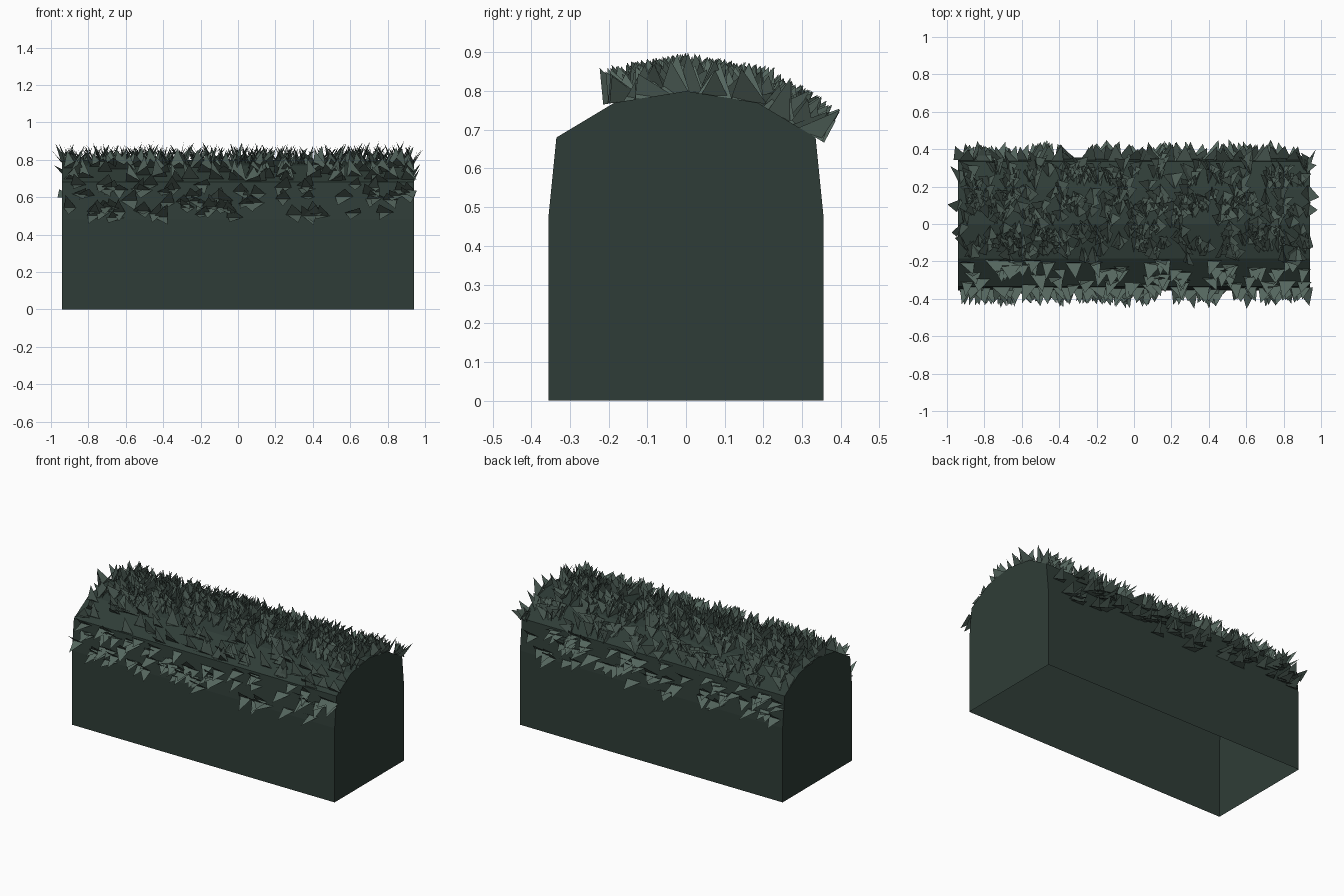
import bpy
import bmesh
import random
from mathutils import Vector

random.seed(7)

old = bpy.data.objects.get("Cube")
if old:
    bpy.data.objects.remove(old, do_unlink=True)


def make_material(name, color):
    mat = bpy.data.materials.new(name)
    mat.use_nodes = True
    mat.diffuse_color = color
    bsdf = mat.node_tree.nodes["Principled BSDF"]
    bsdf.inputs["Base Color"].default_value = color
    bsdf.inputs["Roughness"].default_value = 0.9
    return mat


def make_object(name, bm, mat):
    mesh = bpy.data.meshes.new(name)
    bm.to_mesh(mesh)
    bm.free()
    mesh.materials.append(mat)
    obj = bpy.data.objects.new(name, mesh)
    bpy.context.collection.objects.link(obj)
    return obj


dark_green = make_material("dark hedge green", (0.028, 0.046, 0.038, 1))
leaf_green = make_material("grey leaf green", (0.09, 0.133, 0.112, 1))

# Hedge body: an arched section swept along x, open underneath
HALF = 0.94
right_half = [(-0.355, 0), (-0.355, 0.48), (-0.335, 0.68), (-0.185, 0.77)]
profile = right_half + [(0, 0.8)] + [(-y, z) for y, z in reversed(right_half)]

bm = bmesh.new()
ends = [[bm.verts.new((x, y, z)) for y, z in profile] for x in (-HALF, HALF)]
bm.faces.new(ends[0])
bm.faces.new(ends[1])
for i in range(len(profile) - 1):
    bm.faces.new((ends[0][i], ends[0][i + 1], ends[1][i + 1], ends[1][i]))
bmesh.ops.recalc_face_normals(bm, faces=bm.faces)
make_object("hedge_body", bm, dark_green)


def add_leaf(bm, base, along, tip, width):
    corners = [base - along * width / 2, base + along * width / 2, tip]
    for c in corners:
        c.x = max(-1, min(1, c.x))
    bm.faces.new([bm.verts.new(c) for c in corners])


def leaf_strip(name, segment, count, flat):
    """Scatter crossed pairs of leaves over one strip of the arched section.
    Flat leaves spread along the hedge, the others stand across it."""
    a, b = (Vector((0, *profile[i])) for i in (segment, segment + 1))
    across = (b - a).normalized()
    normal = Vector((0, -across.z, across.y))
    x_axis = Vector((1, 0, 0))
    bm = bmesh.new()
    for _ in range(count):
        base = a.lerp(b, random.uniform(0.05, 0.95))
        base.x = random.uniform(-HALF, HALF)
        for side in (-1, 1):
            height = random.uniform(0.06, 0.1)
            lean = side * random.uniform(0.02, 0.06)
            drift = random.uniform(-0.04, 0.04)
            if flat:
                along = x_axis
                tip = base + normal * height + across * lean + x_axis * drift
            else:
                along = (across + x_axis * random.uniform(-0.4, 0.4)).normalized()
                tip = base + normal * height + x_axis * lean + across * drift
            add_leaf(bm, base, along, tip, random.uniform(0.06, 0.1))
    make_object(name, bm, leaf_green)


# Leaf cards on the upper sides, shoulders and crown
leaf_strip("front_side_leaves", 1, 75, True)
leaf_strip("front_shoulder_leaves", 2, 65, True)
leaf_strip("front_crown_leaves", 3, 125, False)
leaf_strip("back_crown_leaves", 4, 125, False)
leaf_strip("back_shoulder_leaves", 5, 90, False)
leaf_strip("back_side_leaves", 6, 65, True)
